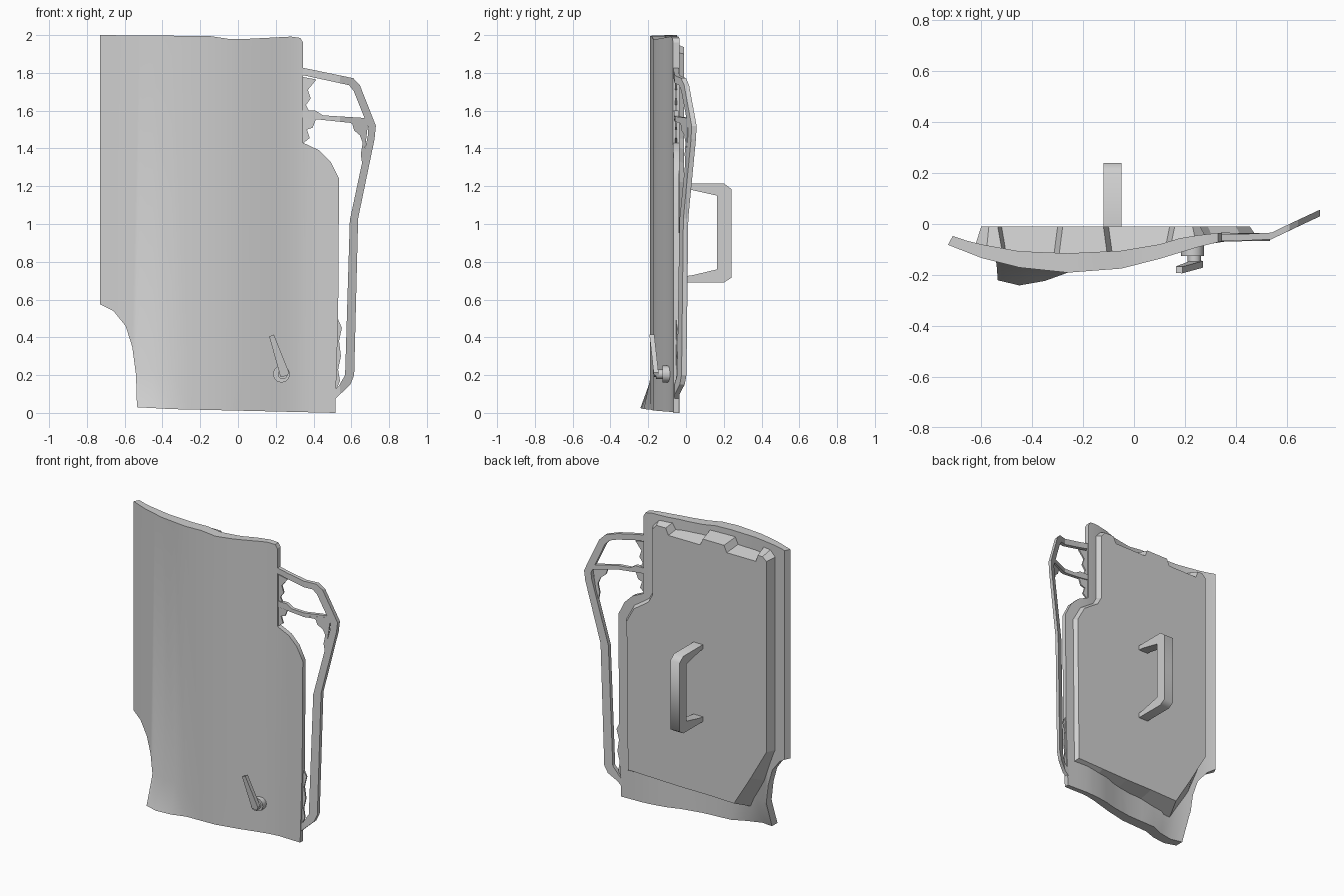
import bpy, bmesh, math
from mathutils import Vector

if "Cube" in bpy.data.objects:
    bpy.data.objects.remove(bpy.data.objects["Cube"])

grey = bpy.data.materials.new("light grey metal")
grey.diffuse_color = (0.625, 0.625, 0.625, 1)
grey.use_nodes = True
grey.node_tree.nodes["Principled BSDF"].inputs["Base Color"].default_value = grey.diffuse_color


def finish(name, bm, angle=None):
    bmesh.ops.recalc_face_normals(bm, faces=bm.faces)
    me = bpy.data.meshes.new(name)
    bm.to_mesh(me)
    bm.free()
    ob = bpy.data.objects.new(name, me)
    bpy.context.collection.objects.link(ob)
    me.materials.append(grey)
    if angle:
        bpy.ops.object.select_all(action='DESELECT')
        ob.select_set(True)
        bpy.context.view_layer.objects.active = ob
        bpy.ops.object.shade_smooth_by_angle(angle=math.radians(angle))
    return ob


def lerp(pts, x):
    for (a, b), (c, d) in zip(pts, pts[1:]):
        if x <= c:
            return b + (d - b) * max(0, (x - a) / (c - a))
    return pts[-1][1]


# Curved cross-section of the door skin, (x, y)
FRONT = [(-.73, -.082), (-.6, -.133), (-.45, -.171), (-.26, -.191), (-.05, -.175),
         (.1, -.137), (.25, -.091), (.34, -.069), (.54, -.066)]
BACK = [(-.73, -.047), (-.6, -.08), (-.45, -.107), (-.26, -.115), (-.05, -.105),
        (.1, -.08), (.2, -.05), (.34, -.034), (.54, -.036)]
FLARE = [(-.56, .072), (-.44, .07), (-.35, .042), (-.26, 0)]


def flare(x, z):
    return -lerp(FLARE, x) * max(0, min(1, (.22 - z) / .19)) if x > -.57 else 0


def strip(name, outline, y0, y1, xs=(), zs=(), angle=None):
    """Flat outline in x-z, cut into bands, given front and back y by function."""
    bm = bmesh.new()
    bm.faces.new([bm.verts.new((x, 0, z)) for x, z in outline])
    for co, no in [((x, 0, 0), (1, 0, 0)) for x in xs] + [((0, 0, z), (0, 0, 1)) for z in zs]:
        bmesh.ops.bisect_plane(bm, geom=bm.verts[:] + bm.edges[:] + bm.faces[:],
                               plane_co=co, plane_no=no, dist=1e-4)
    front = bm.verts[:]
    res = bmesh.ops.extrude_face_region(bm, geom=bm.faces[:], use_keep_orig=True)
    back = [v for v in res["geom"] if isinstance(v, bmesh.types.BMVert)]
    for group, f in ((front, y0), (back, y1)):
        for v in group:
            v.co.y = f(v.co.x, v.co.z)
    return finish(name, bm, angle)


# Door skin
skin = [(-.73, 2), (-.15, 1.995), (-.05, 1.98), (.05, 1.98), (.28, 1.992), (.33, 1.985),
        (.345, 1.96), (.345, 1.43), (.43, 1.39), (.49, 1.33), (.535, 1.24), (.53, .5),
        (.515, 0), (0, .012), (-.35, .02), (-.535, .03), (-.54, .2), (-.56, .35),
        (-.595, .46), (-.66, .54), (-.73, .575)]
door = strip("door_skin", skin,
             lambda x, z: lerp(FRONT, x) + flare(x, z), lambda x, z: lerp(BACK, x) + flare(x, z),
             [-.66, -.6, -.52, -.45, -.35, -.26, -.15, -.05, .03, .1, .18, .25, .31, .36, .44],
             [.22], 30)
# Hinge edge is cut square to the curved surface
for v in door.data.vertices:
    if v.co.x < -.72 and v.co.y > -.06:
        v.co.x += .018


# Raised inner plate with sloped rim and tabbed top
def offset(poly, d):
    out = []
    n = len(poly)
    for i in range(n):
        p, q, r = (Vector(poly[j % n]) for j in (i - 1, i, i + 1))
        a, b = (q - p).normalized(), (r - q).normalized()
        na, nb = Vector((-a.y, a.x)), Vector((-b.y, b.x))
        m = (na + nb).normalized()
        out.append(q + m * d / max(.5, m.dot(na)))
    return out


plate = [(-.6, .61), (-.6, 1.91), (-.57, 1.935), (-.535, 1.935), (-.52, 1.89), (-.3, 1.89),
         (-.28, 1.935), (-.12, 1.935), (-.1, 1.89), (.14, 1.89), (.16, 1.935), (.23, 1.935),
         (.26, 1.9), (.26, 1.45), (.29, 1.395), (.4, 1.32), (.455, 1.22), (.445, .21),
         (.25, .205), (.05, .2), (-.15, .2), (-.355, .195), (-.48, .4)]
bm = bmesh.new()
top = [bm.verts.new((x, -.01, z)) for x, z in plate]
base = []
for (px, pz), (x, z) in zip(plate, offset(plate, .028)):
    if px < -.3 and pz < .5:          # broad slope at the lower hinge corner
        x, z = x - .035, z - .03
    base.append(bm.verts.new((x, (lerp(FRONT, x) + lerp(BACK, x)) / 2, z)))
bm.faces.new(top)
for i in range(len(top)):
    bm.faces.new((top[i - 1], top[i], base[i], base[i - 1]))
finish("inner_plate", bm)

# Pull handle on the back
prof = [(-.02, 1.215), (.2, 1.215), (.24, 1.185), (.24, .715), (.2, .69), (-.02, .69),
        (-.02, .722), (.03, .728), (.165, .76), (.165, 1.15), (.03, 1.18), (-.02, 1.185)]
bm = bmesh.new()
f = bm.faces.new([bm.verts.new((-.12, y, z)) for y, z in prof])
res = bmesh.ops.extrude_face_region(bm, geom=[f], use_keep_orig=True)
for v in res["geom"]:
    if isinstance(v, bmesh.types.BMVert):
        v.co.x = -.05
finish("pull_handle", bm, 62)

# Side frame: follows an outward curve in y
FRAME = [(.3, -.052), (.42, -.053), (.54, -.047), (.61, -.013), (.73, .043)]


def bar(name, outline, t=.013, xs=(), dy=0):
    strip(name, outline, lambda x, z: lerp(FRAME, x) - t + dy,
          lambda x, z: lerp(FRAME, x) + t + dy, xs)


outer = [(.32, 1.832), (.61, 1.772), (.645, 1.735), (.73, 1.52), (.723, 1.45), (.636, 1.03),
         (.615, .2), (.595, .15), (.5, .06)]
inner = [(.5, .11), (.535, .145), (.567, .2), (.592, 1.02), (.688, 1.47), (.69, 1.51),
         (.612, 1.705), (.588, 1.735), (.32, 1.793)]
bar("side_frame", outer + inner, xs=(.42, .54, .61))
bar("cross_bar", [(.33, 1.6), (.41, 1.6), (.45, 1.575), (.69, 1.56), (.69, 1.53),
                  (.6, 1.535), (.41, 1.555), (.33, 1.565)], .012, (.54, .61))

# Jagged torn scraps along the frame
scraps = {
    "upper": [(.335, 1.78), (.415, 1.765), (.37, 1.71), (.385, 1.665), (.36, 1.63), (.38, 1.59), (.335, 1.59)],
    "middle": [(.335, 1.57), (.415, 1.56), (.395, 1.51), (.365, 1.5), (.38, 1.455), (.335, 1.42)],
    "corner": [(.57, 1.55), (.69, 1.55), (.68, 1.46), (.66, 1.3), (.65, 1.37), (.66, 1.43),
               (.645, 1.47), (.615, 1.495), (.605, 1.53)],
    "lower": [(.515, .51), (.528, .5), (.55, .45), (.535, .38), (.545, .3), (.53, .23), (.54, .17), (.51, .1)],
}
for key, pts in scraps.items():
    bar(key + "_scrap", pts, .005, dy=-.008 if key == "corner" else 0)


# Latch lever on the front
def cylinder(name, x, z, r, y0, y1):
    bm = bmesh.new()
    f = bm.faces.new([bm.verts.new((x + r * math.cos(i * math.pi / 6), y0,
                                    z + r * math.sin(i * math.pi / 6))) for i in range(12)])
    res = bmesh.ops.extrude_face_region(bm, geom=[f], use_keep_orig=True)
    for v in res["geom"]:
        if isinstance(v, bmesh.types.BMVert):
            v.co.y = y1
    finish(name, bm, 40)


cylinder("latch_base", .23, .205, .045, -.125, -.08)
cylinder("latch_stem", .237, .205, .026, -.16, -.11)
tilt = lambda z: -.157 - (z - .2) * .11
strip("latch_lever", [(.165, .405), (.19, .415), (.27, .215), (.262, .197), (.225, .19)],
      lambda x, z: tilt(z) - .013, lambda x, z: tilt(z) + .013)
